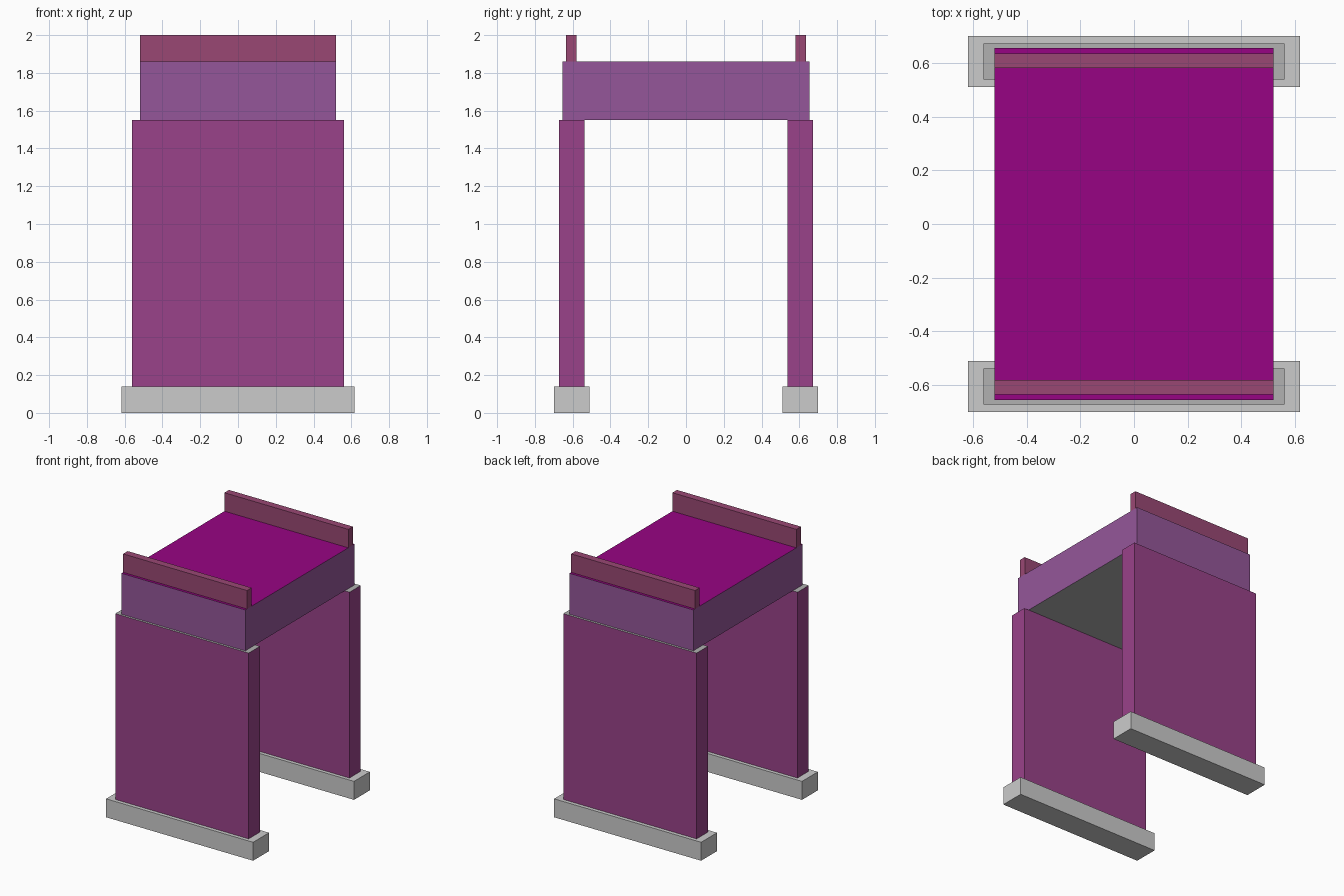
import bpy, bmesh
from mathutils import Matrix

if "Cube" in bpy.data.objects:
    bpy.data.objects.remove(bpy.data.objects["Cube"])


def material(name, rgb):
    m = bpy.data.materials.new(name)
    m.diffuse_color = (*[(c / 255) ** 2.2 for c in rgb], 1)
    m.use_nodes = True
    m.node_tree.nodes["Principled BSDF"].inputs["Base Color"].default_value = m.diffuse_color
    return m


plum = material("plum", (152, 68, 136))
purple = material("purple", (147, 87, 152))
rose = material("rose", (152, 73, 115))
magenta = material("magenta", (150, 12, 130))
grey = material("grey", (176, 176, 176))


def box(name, x, y0, y1, z0, z1, side=None, top=None, bottom=None):
    """Box centred on x = 0, with separate side, top and bottom materials."""
    bm = bmesh.new()
    bmesh.ops.create_cube(bm, size=1, matrix=Matrix.Translation(
        (0, (y0 + y1) / 2, (z0 + z1) / 2)) @ Matrix.Diagonal((2 * x, y1 - y0, z1 - z0, 1)))
    bm.normal_update()
    if side:
        for f in bm.faces:
            f.material_index = 1 if f.normal.z > 0.5 else 2 if f.normal.z < -0.5 else 0
    me = bpy.data.meshes.new(name)
    bm.to_mesh(me)
    bm.free()
    if side:
        for m in (side, top, bottom):
            me.materials.append(m)
    ob = bpy.data.objects.new(name, me)
    bpy.context.collection.objects.link(ob)
    return ob


# Deck slab
box("deck", 0.52, -0.655, 0.655, 1.55, 1.86, purple, magenta, grey)

# Footing, wall and parapet at each end
for end, s in (("front", -1), ("back", 1)):
    def pair(part, x, near, far, *rest):
        y0, y1 = sorted((s * near, s * far))
        box(f"{end}_{part}", x, y0, y1, *rest)

    pair("footing", 0.617, 0.51, 0.70, 0, 0.14)
    pair("wall", 0.56, 0.537, 0.672, 0.14, 1.55, plum, grey, grey)
    pair("parapet", 0.52, 0.58, 0.635, 1.86, 2.0, rose, rose, rose)
